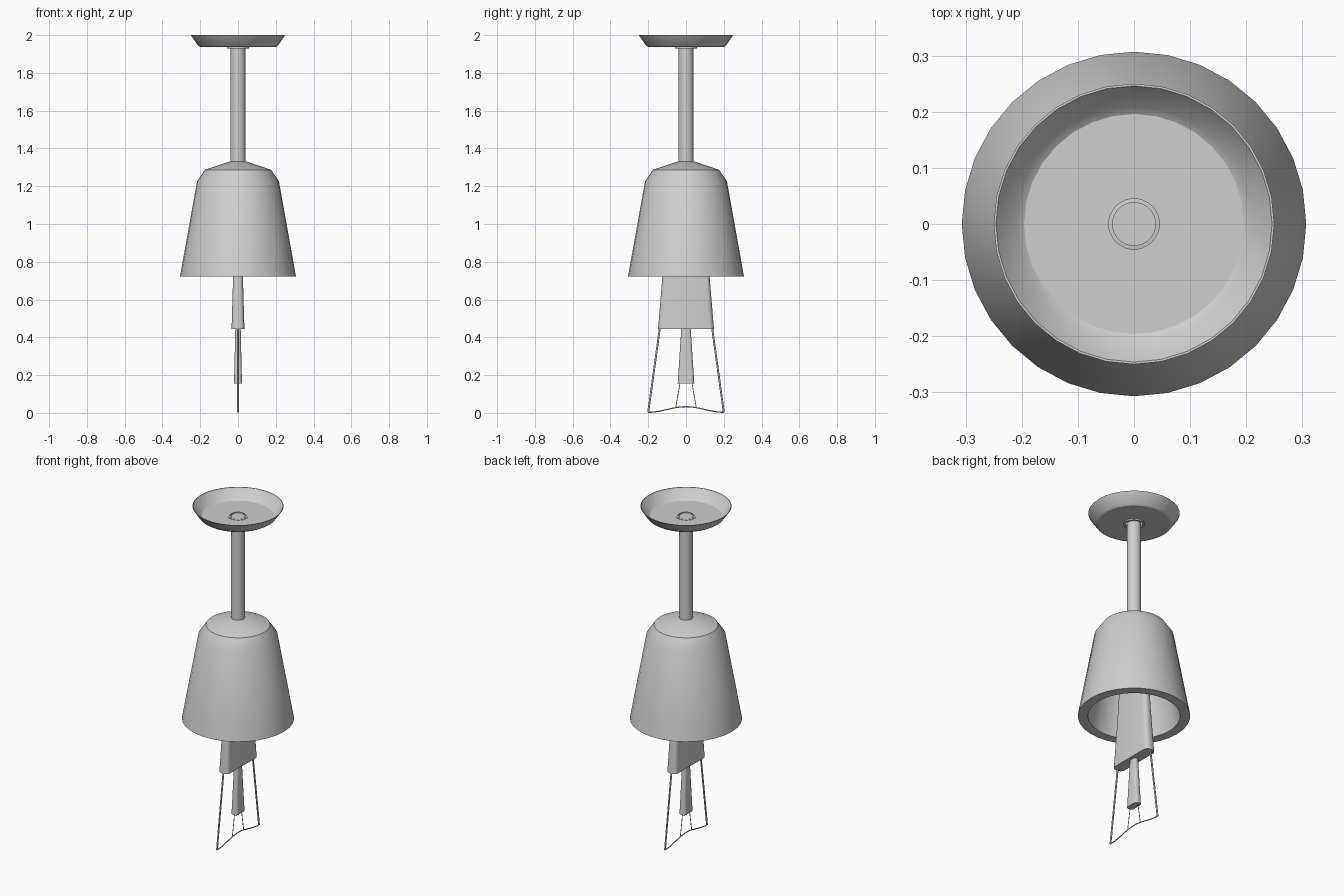
import bpy, bmesh, math
from mathutils import Vector

if "Cube" in bpy.data.objects:
    bpy.data.objects.remove(bpy.data.objects["Cube"])

grey = bpy.data.materials.new("light_grey")
grey.diffuse_color = (0.62, 0.62, 0.62, 1)
grey.use_nodes = True
grey.node_tree.nodes["Principled BSDF"].inputs["Base Color"].default_value = grey.diffuse_color


def finish(name, bm, angle=30):
    bmesh.ops.recalc_face_normals(bm, faces=bm.faces)
    me = bpy.data.meshes.new(name)
    bm.to_mesh(me)
    bm.free()
    me.materials.append(grey)
    ob = bpy.data.objects.new(name, me)
    bpy.context.collection.objects.link(ob)
    bpy.ops.object.select_all(action='DESELECT')
    ob.select_set(True)
    bpy.context.view_layer.objects.active = ob
    bpy.ops.object.shade_smooth_by_angle(angle=math.radians(angle))
    return ob


def skin(bm, rings):
    for a, b in zip(rings, rings[1:]):
        n = len(a)
        for i in range(n):
            j = (i + 1) % n
            bm.faces.new((a[i], a[j], b[j], b[i]))


def lathe(name, profile, closed=False, sides=32):
    """Turn (radius, z) points round the z axis; open ends are capped."""
    bm = bmesh.new()
    rings = [[bm.verts.new((r * math.cos(math.tau * i / sides),
                            r * math.sin(math.tau * i / sides), z))
              for i in range(sides)] for r, z in profile]
    skin(bm, rings + rings[:1] if closed else rings)
    if not closed:
        bm.faces.new(rings[0])
        bm.faces.new(rings[-1])
    return finish(name, bm)


def blade(name, sections, corner, steps=4):
    """Loft rounded rectangles (half x, half y, z)."""
    bm = bmesh.new()
    rings = []
    for hx, hy, z in sections:
        r = corner * hx
        ring = []
        for q, (sx, sy) in enumerate(((1, 1), (-1, 1), (-1, -1), (1, -1))):
            for k in range(steps + 1):
                a = math.pi / 2 * (q + k / steps)
                ring.append(bm.verts.new((sx * (hx - r) + r * math.cos(a),
                                          sy * (hy - r) + r * math.sin(a), z)))
        rings.append(ring)
    skin(bm, rings)
    bm.faces.new(rings[0])
    bm.faces.new(rings[-1])
    return finish(name, bm)


def wire(name, points, radius, sides=8):
    """Round wire lying in the x = 0 plane through (y, z) points."""
    pts = [Vector((0, y, z)) for y, z in points]
    bm = bmesh.new()
    rings = []
    for i, p in enumerate(pts):
        t = (pts[min(i + 1, len(pts) - 1)] - pts[max(i - 1, 0)]).normalized()
        u = Vector((1, 0, 0))
        v = t.cross(u)
        rings.append([bm.verts.new(p + radius * (u * math.cos(math.tau * k / sides)
                                                 + v * math.sin(math.tau * k / sides)))
                      for k in range(sides)])
    skin(bm, rings)
    bm.faces.new(rings[0])
    bm.faces.new(rings[-1])
    return finish(name, bm, 50)


# Ceiling dish, open on top, with its collar and the hanging rod
lathe("ceiling_dish", [(0.045, 1.936), (0.198, 1.936), (0.212, 1.945), (0.25, 2.0),
                       (0.246, 2.0), (0.209, 1.949), (0.196, 1.941), (0.045, 1.941)], True)
lathe("rod_collar", [(0.057, 1.928), (0.057, 1.943), (0.045, 1.943), (0.045, 1.928)], True)
lathe("rod", [(0.039, 1.25), (0.039, 1.94)])

# Thick-walled bell shade
lathe("bell_shade", [(0.03, 1.33), (0.045, 1.33), (0.175, 1.287), (0.217, 1.225), (0.307, 0.722),
                     (0.252, 0.722), (0.167, 1.2), (0.14, 1.24), (0.03, 1.27)], True)

# Wide blade hanging in the bell and the narrow blade below it
blade("wide_blade", [(0.034, 0.148, 0.445), (0.026, 0.125, 0.72), (0.016, 0.085, 1.26)], 0.8)
blade("narrow_blade", [(0.021, 0.044, 0.155), (0.014, 0.024, 0.46)], 0.8)

# Side wires and fine strings down to the curved bottom line
for s, side in ((-1, "left"), (1, "right")):
    wire(side + "_side_wire", [(s * 0.137, 0.46), (s * 0.2, 0.004)], 0.005)
    wire(side + "_fine_string", [(s * 0.03, 0.17), (s * 0.054, 0.029)], 0.002)
wire("bottom_string", [(0.2 * i / 8, 0.003 + 0.03 * (0.5 + 0.5 * math.cos(math.pi * i / 8)))
                       for i in range(-8, 9)], 0.003)
